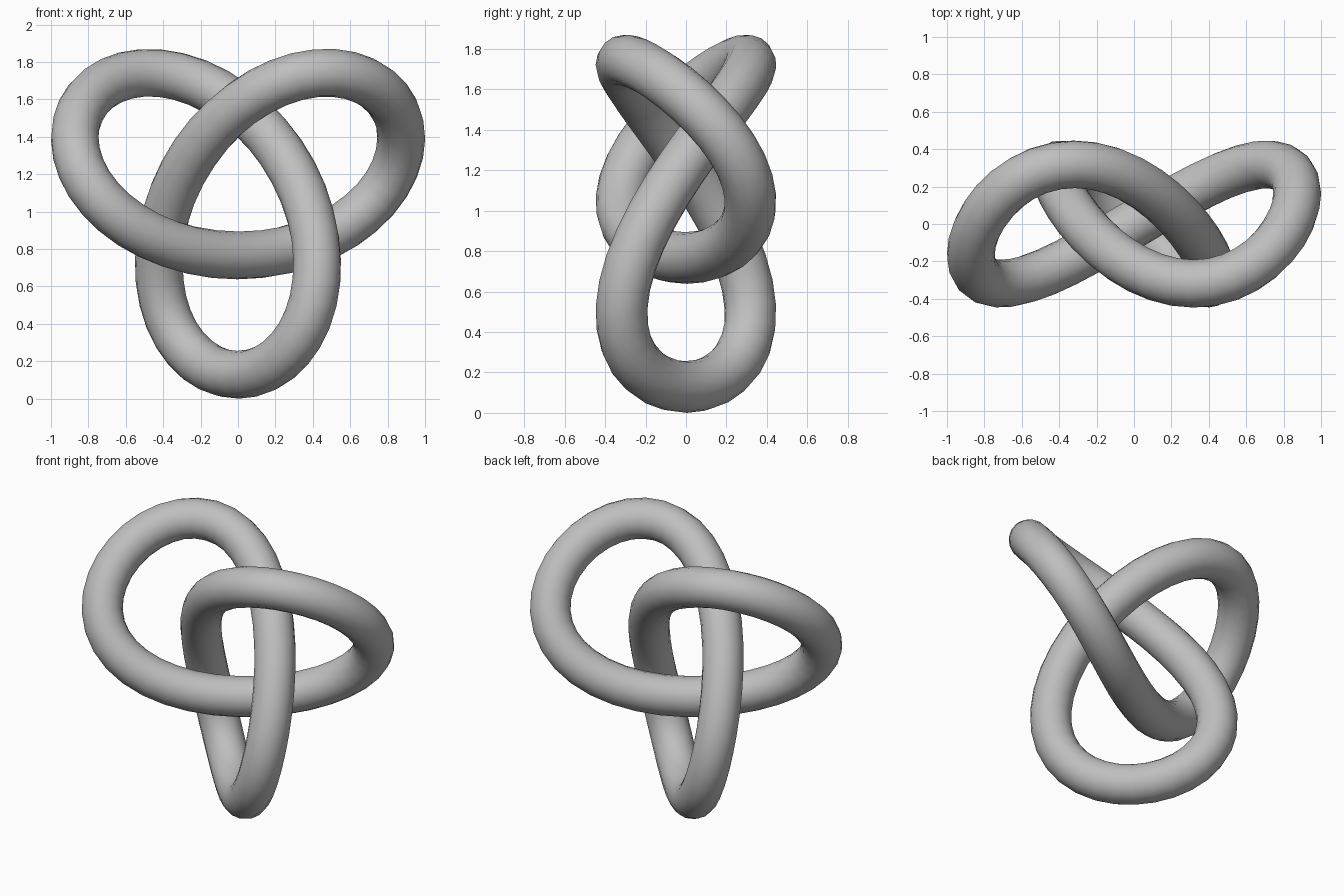
import bpy
from math import sin, cos, tau

if "Cube" in bpy.data.objects:
    bpy.data.objects.remove(bpy.data.objects["Cube"])

SCALE, RADIUS, SEGMENTS = 0.319, 0.128, 80

# Plain grey material
grey = bpy.data.materials.new("plain_grey")
grey.use_nodes = True
color = (0.52, 0.52, 0.52, 1)
grey.diffuse_color = color
grey.node_tree.nodes["Principled BSDF"].inputs["Base Color"].default_value = color

# Closed trefoil path, lowest lobe resting on the ground
path = bpy.data.curves.new("knot_path", "CURVE")
path.dimensions = "3D"
spline = path.splines.new("POLY")
spline.points.add(SEGMENTS - 1)
for i, point in enumerate(spline.points):
    t = tau * i / SEGMENTS
    x = SCALE * (sin(t) + 2 * sin(2 * t))
    y = SCALE * sin(3 * t)
    z = SCALE * (3 + cos(t) - 2 * cos(2 * t)) + RADIUS
    point.co = (x, y, z, 1)
spline.use_cyclic_u = True

# Round tube swept along the path
path.bevel_depth = RADIUS
path.bevel_resolution = 6
knot = bpy.data.objects.new("knot_tube", path)
bpy.context.collection.objects.link(knot)
path.materials.append(grey)

# Turn the tube into a smooth mesh
bpy.ops.object.select_all(action="DESELECT")
knot.select_set(True)
bpy.context.view_layer.objects.active = knot
bpy.ops.object.convert(target="MESH")
bpy.ops.object.shade_smooth()
